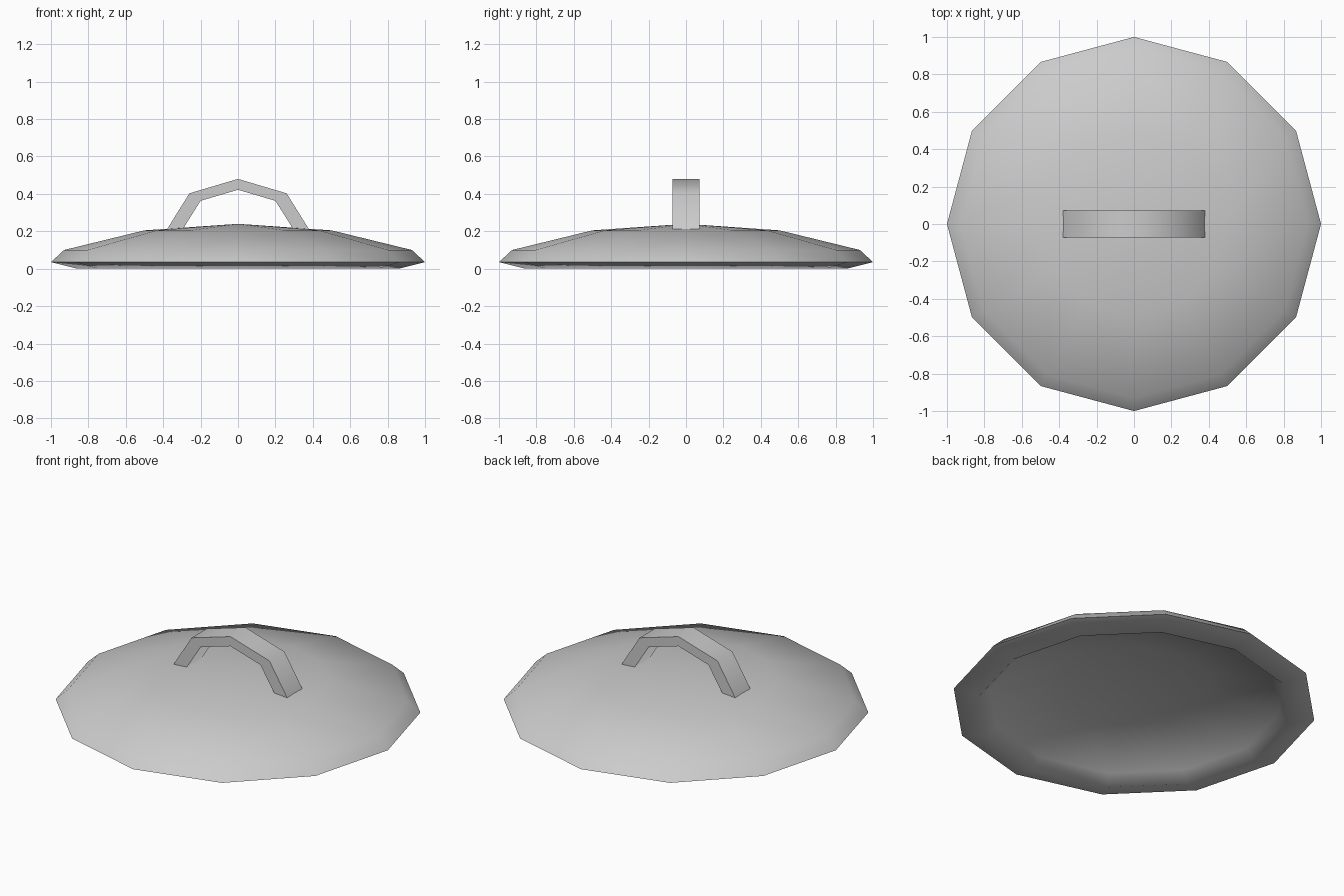
import bpy, bmesh
from math import cos, sin, tau, radians

if "Cube" in bpy.data.objects:
    bpy.data.objects.remove(bpy.data.objects["Cube"])

GREY = (0.6, 0.6, 0.6, 1)
metal = bpy.data.materials.new("grey_metal")
metal.use_nodes = True
metal.diffuse_color = GREY
metal.node_tree.nodes["Principled BSDF"].inputs["Base Color"].default_value = GREY


def finish(bm, name):
    bmesh.ops.recalc_face_normals(bm, faces=bm.faces)
    mesh = bpy.data.meshes.new(name)
    bm.to_mesh(mesh)
    bm.free()
    mesh.materials.append(metal)
    obj = bpy.data.objects.new(name, mesh)
    bpy.context.collection.objects.link(obj)
    bpy.ops.object.select_all(action='DESELECT')
    obj.select_set(True)
    bpy.context.view_layer.objects.active = obj
    bpy.ops.object.shade_smooth_by_angle(angle=radians(62))
    return obj


def lathe(name, profile, top, bottom, sides=12):
    """Revolve a (radius, height) profile and close it with two centre points."""
    bm = bmesh.new()
    rings = [[bm.verts.new((r * cos(tau * i / sides), r * sin(tau * i / sides), z))
              for i in range(sides)] for r, z in profile]
    centres = [bm.verts.new((0, 0, z)) for z in (top, bottom)]
    for i in range(sides):
        j = (i + 1) % sides
        for a, b in zip(rings, rings[1:]):
            bm.faces.new((a[i], a[j], b[j], b[i]))
        for ring, centre in zip((rings[0], rings[-1]), centres):
            bm.faces.new((ring[i], ring[j], centre))
    return finish(bm, name)


# Domed lid: outer shell, slanted rim, then the hollow underside
lathe("lid", [(0.5, 0.205), (0.93, 0.10), (1.0, 0.035),
              (0.86, 0.0), (0.80, 0.055), (0.43, 0.147)], 0.24, 0.178)

# Arched strap handle: paired outer and inner points, mirrored across x
half = [((0.38, 0.21), (0.295, 0.212)), ((0.26, 0.403), (0.2, 0.363))]
path = half + [((0, 0.48), (0, 0.422))]
path += [tuple((-x, z) for x, z in pair) for pair in reversed(half)]
DEPTH = 0.072
bm = bmesh.new()
sections = [[bm.verts.new((x, y, z)) for (x, z), y in
             ((o, -DEPTH), (o, DEPTH), (n, DEPTH), (n, -DEPTH))] for o, n in path]
for a, b in zip(sections, sections[1:]):
    for k in range(4):
        m = (k + 1) % 4
        bm.faces.new((a[k], a[m], b[m], b[k]))
bm.faces.new(sections[0])
bm.faces.new(sections[-1])
finish(bm, "handle")
